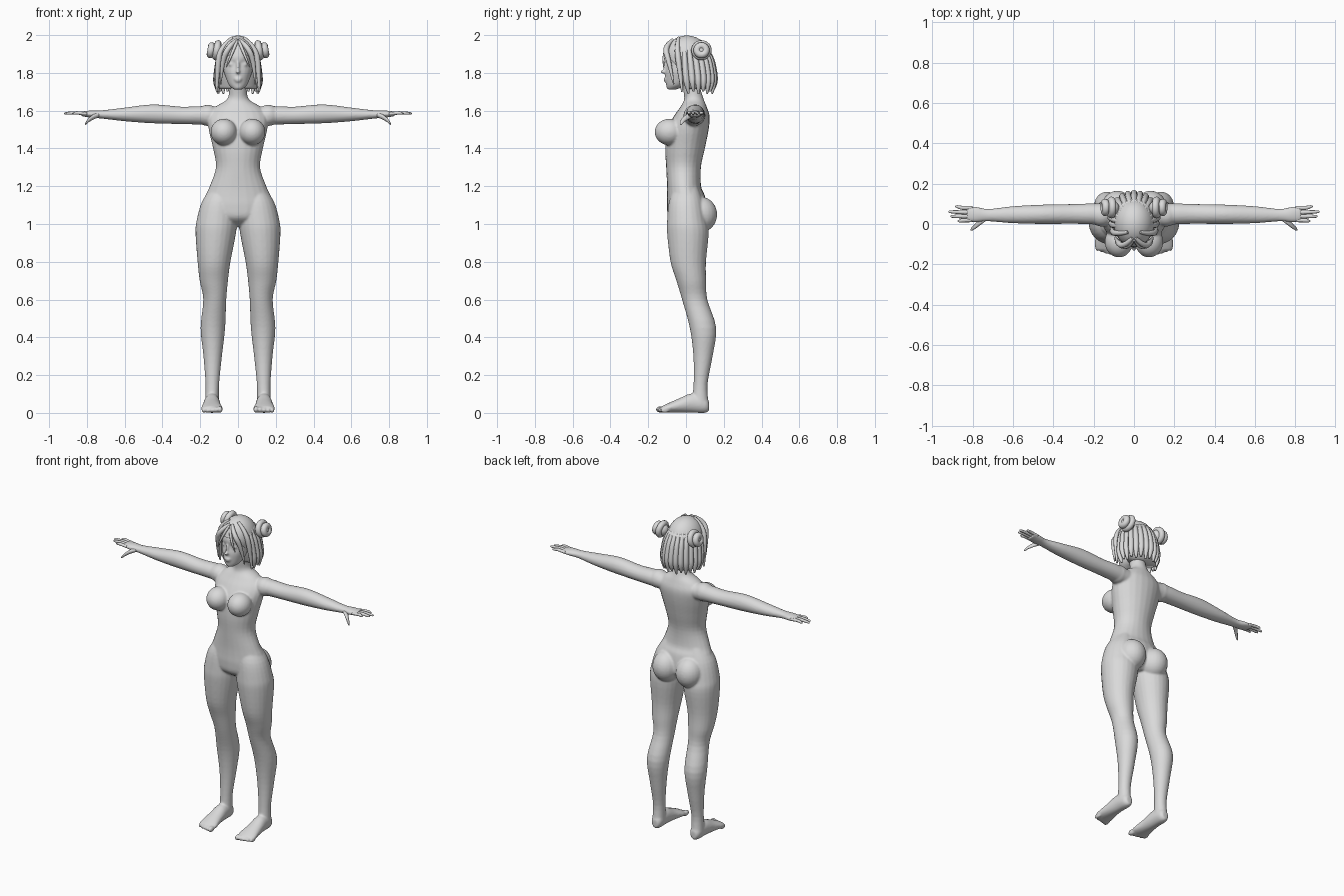
import bpy
import bmesh
import math
from mathutils import Matrix, Vector

default_cube = bpy.data.objects.get("Cube")
if default_cube:
    bpy.data.objects.remove(default_cube, do_unlink=True)

# One plain clay colour for the whole figure
clay = bpy.data.materials.new("plain_grey")
clay.use_nodes = True
clay_colour = (.7, .7, .7, 1)
clay.diffuse_color = clay_colour
clay.node_tree.nodes["Principled BSDF"].inputs["Base Color"].default_value = clay_colour

BOTH_SIDES = (1, -1)


def add_object(name, data):
    obj = bpy.data.objects.new(name, data)
    bpy.context.scene.collection.objects.link(obj)
    data.materials.append(clay)
    return obj


def mesh_object(name, bm):
    bmesh.ops.recalc_face_normals(bm, faces=bm.faces)
    mesh = bpy.data.meshes.new(name)
    bm.to_mesh(mesh)
    bm.free()
    mesh.shade_smooth()
    return add_object(name, mesh)


def spline_rings(rings, steps=4):
    """Smooth the key rings with a Catmull-Rom spline."""
    keys = [Vector(ring) for ring in rings]
    keys = [keys[0]] + keys + [keys[-1]]
    result = []
    for a, b, c, d in zip(keys, keys[1:], keys[2:], keys[3:]):
        for step in range(steps):
            t = step / steps
            result.append(b + (c - a) * (t / 2)
                          + (a - b * 2.5 + c * 2 - d / 2) * t ** 2
                          + ((b - c) * 1.5 + (d - a) / 2) * t ** 3)
    return result + [keys[-1]]


def loft(bm, axis, rings, sides=(1,), count=24):
    """Each ring: position along the axis, two centre values, two radii."""
    for side in sides:
        loops = []
        for along, u, v, radius_u, radius_v in spline_rings(rings):
            loop = []
            for i in range(count):
                angle = math.tau * i / count
                point = [u + radius_u * math.cos(angle), v + radius_v * math.sin(angle)]
                point.insert("xyz".index(axis), along)
                point[0] *= side
                loop.append(bm.verts.new(point))
            loops.append(loop)
        for low, high in zip(loops, loops[1:]):
            for i in range(count):
                j = (i + 1) % count
                bm.faces.new((low[i], low[j], high[j], high[i]))
        bm.faces.new(loops[0])
        bm.faces.new(loops[-1])


def ball(bm, centre, radii, sides=(1,)):
    for side in sides:
        place = Matrix.Translation((centre[0] * side, centre[1], centre[2]))
        bmesh.ops.create_uvsphere(bm, u_segments=24, v_segments=16, radius=1,
                                  matrix=place @ Matrix.Diagonal((*radii, 1)))


body = bmesh.new()

# Torso and neck
loft(body, "z", [
    (.985, 0, .02, .05, .05), (1.03, 0, .01, .16, .1), (1.09, 0, .005, .185, .106),
    (1.15, 0, 0, .172, .1), (1.2, 0, -.01, .15, .09), (1.3, 0, -.013, .117, .092),
    (1.4, 0, -.005, .132, .105), (1.5, 0, .01, .155, .11), (1.57, 0, .03, .16, .095),
    (1.62, 0, .04, .12, .07), (1.66, 0, .042, .058, .052), (1.72, 0, .03, .046, .046),
    (1.78, 0, .02, .045, .045)])
ball(body, (.075, -.088, 1.487), (.07, .078, .07), BOTH_SIDES)
ball(body, (.082, .075, 1.05), (.083, .09, .095), BOTH_SIDES)
ball(body, (.16, .045, 1.575), (.06, .058, .056), BOTH_SIDES)

# Legs
loft(body, "z", [
    (1.2, .085, 0, .05, .06), (1.12, .1, 0, .09, .09), (1.02, .112, .005, .107, .105),
    (.95, .118, .01, .107, .11), (.8, .127, .012, .087, .094), (.7, .128, .028, .075, .079),
    (.6, .123, .046, .061, .067), (.45, .133, .09, .065, .07), (.3, .134, .09, .049, .051),
    (.15, .136, .077, .036, .037), (.05, .138, .075, .037, .045)], BOTH_SIDES)

# Feet with toes
loft(body, "y", [
    (.122, .136, .035, .018, .024), (.1, .137, .045, .034, .045), (.03, .138, .052, .041, .051),
    (-.04, .139, .038, .048, .037), (-.1, .138, .025, .057, .024),
    (-.13, .138, .018, .05, .016)], BOTH_SIDES)
for toe in range(5):
    size = .018 - .0015 * toe
    ball(body, (.095 + .022 * toe, -.135 + .006 * toe, size), (size * .75, .026, size), BOTH_SIDES)

# Arms and palms
loft(body, "x", [
    (.1, .05, 1.57, .05, .05), (.2, .05, 1.575, .052, .049), (.3, .05, 1.575, .049, .046),
    (.45, .048, 1.583, .048, .05), (.6, .046, 1.58, .042, .036), (.72, .044, 1.58, .031, .022),
    (.78, .047, 1.582, .038, .019), (.83, .05, 1.583, .039, .012)], BOTH_SIDES)

# Head and facial relief
loft(body, "z", [
    (1.712, 0, -.075, .022, .024), (1.735, 0, -.052, .048, .053), (1.78, 0, -.03, .067, .08),
    (1.81, 0, -.022, .075, .087), (1.848, 0, -.014, .078, .088), (1.88, 0, -.01, .08, .1),
    (1.93, 0, 0, .075, .095), (1.97, 0, 0, .05, .06)])
ball(body, (0, -.106, 1.83), (.009, .014, .036))
ball(body, (0, -.12, 1.806), (.012, .015, .01))
ball(body, (0, -.107, 1.768), (.022, .012, .007))
ball(body, (0, -.105, 1.757), (.018, .012, .007))
ball(body, (0, -.088, 1.727), (.02, .016, .014))
ball(body, (.033, -.085, 1.845), (.018, .016, .011), BOTH_SIDES)

body_object = mesh_object("body", body)
remesh = body_object.modifiers.new("blend_parts", "REMESH")
remesh.mode = "VOXEL"
remesh.voxel_size = .006
remesh.use_smooth_shade = True
soften = body_object.modifiers.new("soften_joins", "SMOOTH")
soften.factor = .5
soften.iterations = 5

# Fingers and thumbs
fingers = bmesh.new()
for spread, tip in ((.018, .875), (.038, .91), (.058, .92), (.08, .887)):
    end = spread * 1.15 - .006
    loft(fingers, "x", [
        (.8, spread, 1.583, .009, .008), (.85, spread, 1.588, .01, .009),
        (tip - .01, end, 1.586, .007, .007), (tip, end, 1.585, .002, .002)], BOTH_SIDES, 12)
loft(fingers, "x", [
    (.735, .03, 1.578, .016, .012), (.765, .008, 1.567, .016, .014),
    (.79, -.014, 1.55, .012, .011), (.805, -.025, 1.534, .008, .008),
    (.81, -.028, 1.528, .002, .002)], BOTH_SIDES, 12)
mesh_object("fingers", fingers)

# Hair cap, cut away along a sloping hairline
cap = bmesh.new()
ball(cap, (0, .005, 1.882), (.1, .12, .116))
bmesh.ops.bisect_plane(cap, geom=cap.verts[:] + cap.edges[:] + cap.faces[:],
                       plane_co=(0, -.115, 1.91), plane_no=(0, 1, .9), clear_inner=True)
mesh_object("hair_cap", cap)

# Bob under the locks
bob = bmesh.new()
loft(bob, "z", [
    (1.93, 0, .035, .085, .085), (1.8, 0, .055, .105, .09), (1.715, 0, .07, .1, .07)])
mesh_object("hair_bob", bob)

# Hair locks as tapered tubes
locks = bpy.data.curves.new("hair_locks", "CURVE")
locks.dimensions = "3D"
locks.bevel_depth = .018
locks.bevel_resolution = 2
locks.resolution_u = 6
locks.use_fill_caps = True


def lock(points, taper):
    spline = locks.splines.new("NURBS")
    spline.points.add(len(points) - 1)
    for target, point, radius in zip(spline.points, points, taper):
        target.co = (*point, 1)
        target.radius = radius
    spline.order_u = 3
    spline.use_endpoint_u = True


LOCK_COUNT = 15
for i in range(LOCK_COUNT):
    angle = math.radians(-15 + 210 * i / (LOCK_COUNT - 1))
    across, back = math.cos(angle), math.sin(angle)
    drop = .012 * (i % 2)
    lock([(.06 * across, .01 + .07 * back, 1.96), (.1 * across, .02 + .11 * back, 1.9),
          (.112 * across, .03 + .12 * back, 1.8), (.118 * across, .035 + .118 * back, 1.74),
          (.108 * across, .04 + .1 * back, 1.69 + drop)], (.5, .8, 1, .9, .3))
for side in BOTH_SIDES:
    # Fringe, cheek lock and temple wisp
    lock([(.008 * side, -.07, 1.975), (.05 * side, -.115, 1.94), (.085 * side, -.09, 1.86),
          (.092 * side, -.065, 1.74)], (.5, .9, .8, .2))
    lock([(.03 * side, -.04, 1.985), (.09 * side, -.05, 1.94), (.11 * side, -.035, 1.83),
          (.112 * side, -.02, 1.7)], (.5, .8, .9, .3))
    lock([(.004 * side, -.08, 1.97), (.025 * side, -.125, 1.92),
          (.062 * side, -.118, 1.83)], (.4, .6, .15))
add_object("hair_locks", locks)

# Coiled buns
for side, label in zip(BOTH_SIDES, ("left", "right")):
    core = bmesh.new()
    ball(core, (.115 * side, .08, 1.918), (.042, .036, .04))
    mesh_object(label + "_bun_core", core)
    for offset, major, minor in ((.112, .036, .018), (.143, .024, .019)):
        bpy.ops.mesh.primitive_torus_add(
            location=(offset * side, .082, 1.92), rotation=(0, math.radians(80 * side), 0),
            major_radius=major, minor_radius=minor, major_segments=28, minor_segments=12)
        coil = bpy.context.object
        coil.name = label + "_bun_coil"
        coil.data.materials.append(clay)
        coil.data.shade_smooth()
